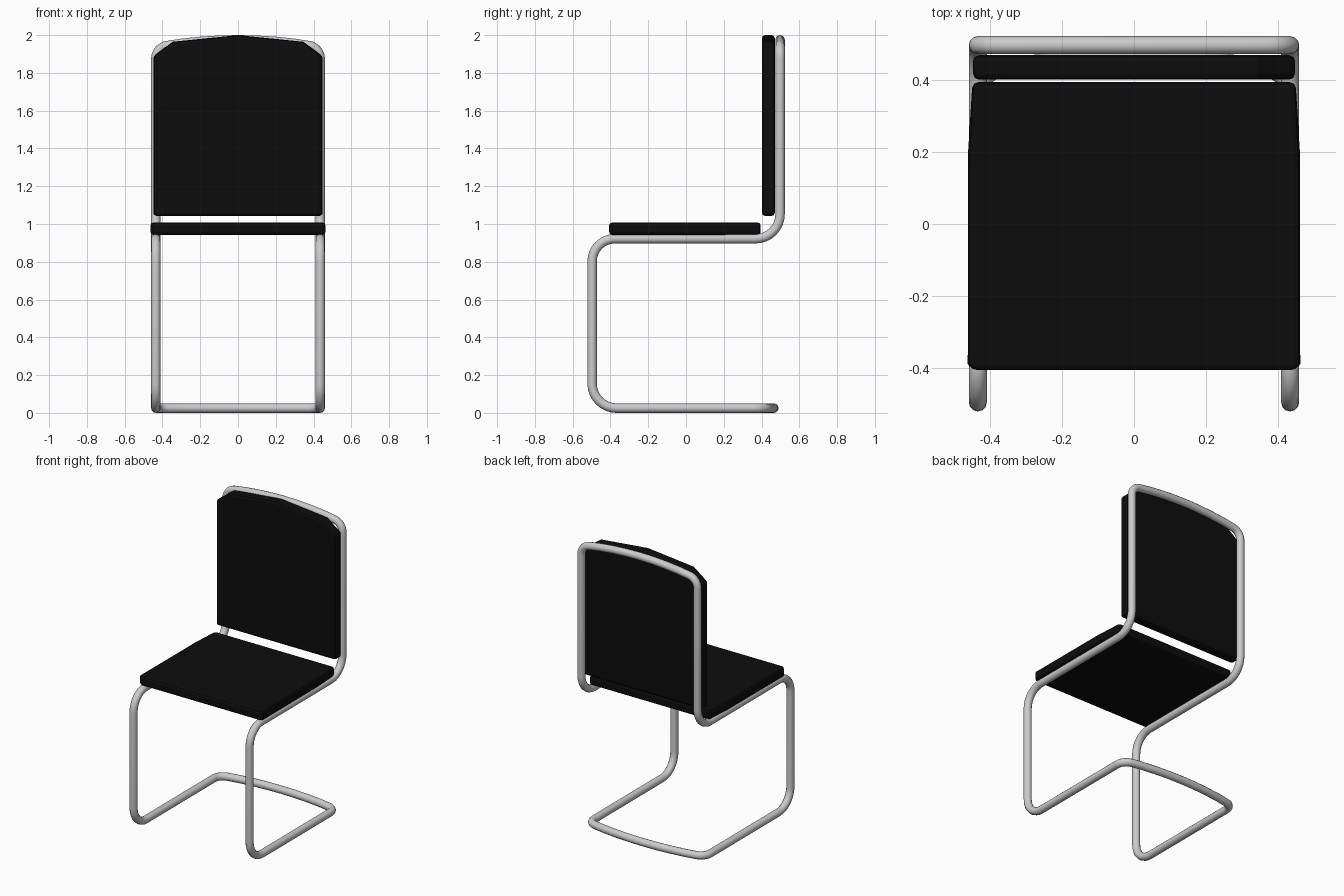
import bpy, math
from mathutils import Vector

if "Cube" in bpy.data.objects:
    bpy.data.objects.remove(bpy.data.objects["Cube"])


def material(name, color):
    m = bpy.data.materials.new(name)
    m.diffuse_color = color
    m.use_nodes = True
    m.node_tree.nodes["Principled BSDF"].inputs["Base Color"].default_value = m.diffuse_color
    return m


def rounded(corners, steps=8):
    """Closed path through (point, radius) corners, each bent to its radius."""
    path = []
    n = len(corners)
    for i, (p, r) in enumerate(corners):
        p = Vector(p)
        if r == 0:
            path.append(p)
            continue
        a = (Vector(corners[i - 1][0]) - p).normalized()
        b = (Vector(corners[(i + 1) % n][0]) - p).normalized()
        half = a.angle(b) / 2
        centre = p + (a + b).normalized() * (r / math.sin(half))
        start = p + a * (r / math.tan(half)) - centre
        end = p + b * (r / math.tan(half)) - centre
        path += [centre + start.slerp(end, k / steps) * r for k in range(steps + 1)]
    return path


def cushion(name, outline, to_3d, thickness, mat):
    """Slab from a half outline mirrored in x, with bevelled edges."""
    pts = outline + [(-x, v) for x, v in reversed(outline) if x > 0]
    n = len(pts)
    verts = [to_3d(x, v, d) for d in (0, thickness) for x, v in pts]
    faces = [list(range(n)), list(range(n, 2 * n))]
    faces += [[i, (i + 1) % n, (i + 1) % n + n, i + n] for i in range(n)]
    mesh = bpy.data.meshes.new(name)
    mesh.from_pydata(verts, [], faces)
    import bmesh
    bm = bmesh.new()
    bm.from_mesh(mesh)
    bmesh.ops.recalc_face_normals(bm, faces=bm.faces)
    bm.to_mesh(mesh)
    bm.free()
    mesh.materials.append(mat)
    ob = bpy.data.objects.new(name, mesh)
    bpy.context.collection.objects.link(ob)
    bev = ob.modifiers.new("soft_edges", 'BEVEL')
    bev.width, bev.segments = 0.016, 2
    bev.limit_method, bev.angle_limit = 'ANGLE', math.radians(50)
    return ob


black = material("black_upholstery", (0.004, 0.004, 0.004, 1))

# One continuous bent tube: base, legs, seat rails and back hoop
W, FRONT, BACK, R = 0.435, -0.497, 0.498, 0.025
side = [((W, 0.42, R), 0.07), ((W, FRONT, R), 0.13), ((W, FRONT, 0.922), 0.12),
        ((W, BACK, 0.922), 0.13), ((W, BACK, 1.935), 0.07)]
arch = [x * 0.1 for x in (3, 2, 1, 0, -1, -2, -3)]
top = [((x, BACK, 1.975 - 0.04 * (x / W) ** 2), 0) for x in arch]
base = [((-x, 0.465 - 0.045 * (x / W) ** 2, R), 0) for x in arch]
other = [((-x, y, z), r) for (x, y, z), r in reversed(side)]
path = rounded(side + top + other + base)

curve = bpy.data.curves.new("tube_frame", 'CURVE')
curve.dimensions = '3D'
curve.bevel_depth, curve.bevel_resolution = R, 4
spline = curve.splines.new('POLY')
spline.points.add(len(path) - 1)
for sp, p in zip(spline.points, path):
    sp.co = (*p, 1)
    sp.radius = 1
spline.use_cyclic_u = True
spline.use_smooth = True
frame = bpy.data.objects.new("tube_frame", curve)
bpy.context.collection.objects.link(frame)

# Seat cushion, slightly narrower at the back
cushion("seat", [(0.45, -0.407), (0.463, -0.39), (0.462, 0.2), (0.45, 0.395)],
        lambda x, y, d: (x, y, 0.942 + d), 0.066, black)

# Backrest cushion with peaked top
cushion("backrest", [(0.448, 1.043), (0.448, 1.89), (0.345, 1.965), (0, 2.0)],
        lambda x, z, d: (x, 0.402 + d, z), 0.068, black)
